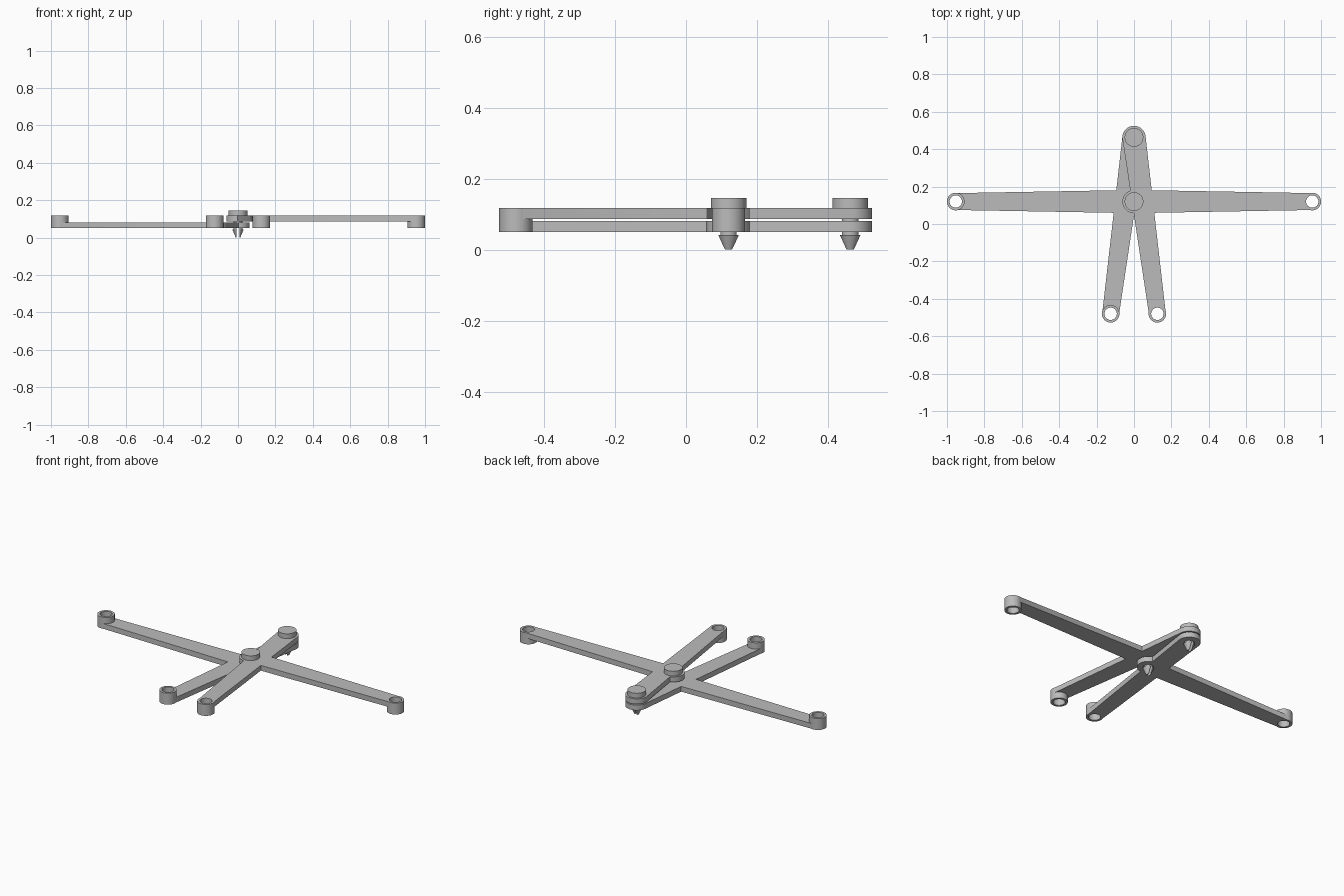
import bpy
import bmesh
import math
from mathutils import Vector

if "Cube" in bpy.data.objects:
    bpy.data.objects.remove(bpy.data.objects["Cube"], do_unlink=True)

grey = bpy.data.materials.new("plain grey")
grey.use_nodes = True
grey.diffuse_color = (0.5, 0.5, 0.5, 1)
grey.node_tree.nodes["Principled BSDF"].inputs["Base Color"].default_value = grey.diffuse_color

SIDES = 48
HUB_R, TIP_R = 0.062, 0.047
HUB, TOP_HUB = Vector((0, 0.12)), Vector((0, 0.463))
LOW, HIGH, THICK = 0.05, 0.118, 0.031


def finish(name, bm):
    bmesh.ops.recalc_face_normals(bm, faces=bm.faces[:])
    mesh = bpy.data.meshes.new(name)
    bm.to_mesh(mesh)
    bm.free()
    mesh.materials.append(grey)
    obj = bpy.data.objects.new(name, mesh)
    bpy.context.collection.objects.link(obj)
    return obj


def bar(name, a, ra, b, rb, z0, z1):
    """Tapered bar with rounded ends, extruded from z0 to z1."""
    along = b - a
    heading = math.atan2(along.y, along.x)
    spread = math.acos((ra - rb) / along.length)
    bm = bmesh.new()
    verts = []
    half = SIDES // 2
    for centre, r, start, sweep in ((b, rb, -spread, 2 * spread),
                                    (a, ra, spread, 2 * math.pi - 2 * spread)):
        for i in range(half + 1):
            t = heading + start + sweep * i / half
            verts.append(bm.verts.new((centre.x + r * math.cos(t),
                                       centre.y + r * math.sin(t), z0)))
    face = bm.faces.new(verts)
    new = bmesh.ops.extrude_face_region(bm, geom=[face])["geom"]
    bmesh.ops.translate(bm, vec=(0, 0, z1 - z0),
                        verts=[v for v in new if isinstance(v, bmesh.types.BMVert)])
    return finish(name, bm)


def cylinder(name, centre, r, z0, z1):
    bm = bmesh.new()
    bmesh.ops.create_cone(bm, cap_ends=True, segments=SIDES, radius1=r, radius2=r, depth=z1 - z0)
    bmesh.ops.translate(bm, vec=(centre.x, centre.y, (z0 + z1) / 2), verts=bm.verts[:])
    return finish(name, bm)


def select_only(obj):
    bpy.ops.object.select_all(action="DESELECT")
    obj.select_set(True)
    bpy.context.view_layer.objects.active = obj


def combine(obj, other, operation):
    """Apply a boolean and remove the helper."""
    mod = obj.modifiers.new("boolean", "BOOLEAN")
    mod.object, mod.operation, mod.solver = other, operation, "EXACT"
    select_only(obj)
    bpy.ops.object.modifier_apply(modifier=mod.name)
    bpy.data.objects.remove(other, do_unlink=True)


def smooth(obj):
    select_only(obj)
    bpy.ops.object.shade_smooth_by_angle(angle=math.radians(30))


def linkage(name, side, z0, pin_holes):
    """Flat crossed link: a long bar, a side arm and tall eyelets at both tips."""
    z1 = z0 + THICK
    tips = (Vector((side * 0.125, -0.48)), Vector((side * 0.953, 0.12)))
    link = bar(name, TOP_HUB, HUB_R, tips[0], TIP_R - 0.002, z0, z1)
    combine(link, bar("arm", HUB, HUB_R, tips[1], TIP_R - 0.002, z0, z1), "UNION")
    for tip in tips:
        combine(link, cylinder("eyelet", tip, TIP_R, LOW, HIGH), "UNION")
    for tip in tips:
        combine(link, cylinder("eyelet_hole", tip, 0.033, 0, 0.2), "DIFFERENCE")
    if pin_holes:
        for hub in (HUB, TOP_HUB):
            combine(link, cylinder("pin_hole", hub, 0.027, 0, 0.2), "DIFFERENCE")
    smooth(link)


def snap_pin(name, centre):
    """Turned pin with a flat head and a split, barbed tip."""
    profile = ((0, 0.146), (0.05, 0.146), (0.05, 0.117), (0.024, 0.117),
               (0.024, 0.042), (0.03, 0.042), (0.012, 0), (0, 0))
    bm = bmesh.new()
    verts = [bm.verts.new((r, 0, z)) for r, z in profile]
    edges = [bm.edges.new(pair) for pair in zip(verts, verts[1:])]
    bmesh.ops.spin(bm, geom=verts + edges, cent=(0, 0, 0), axis=(0, 0, 1),
                   angle=2 * math.pi, steps=SIDES, use_merge=True)
    bmesh.ops.remove_doubles(bm, verts=bm.verts[:], dist=0.0001)
    bmesh.ops.translate(bm, vec=(centre.x, centre.y, 0), verts=bm.verts[:])
    pin = finish(name, bm)
    # slot between the two prongs
    bm = bmesh.new()
    bmesh.ops.create_cube(bm, size=1)
    bmesh.ops.scale(bm, vec=(0.014, 0.2, 0.17), verts=bm.verts[:])
    bmesh.ops.translate(bm, vec=(centre.x, centre.y, 0), verts=bm.verts[:])
    combine(pin, finish("slot", bm), "DIFFERENCE")
    smooth(pin)


linkage("lower_link", -1, LOW, True)
linkage("upper_link", 1, HIGH - THICK, False)
snap_pin("centre_pin", HUB)
snap_pin("rear_pin", TOP_HUB)
